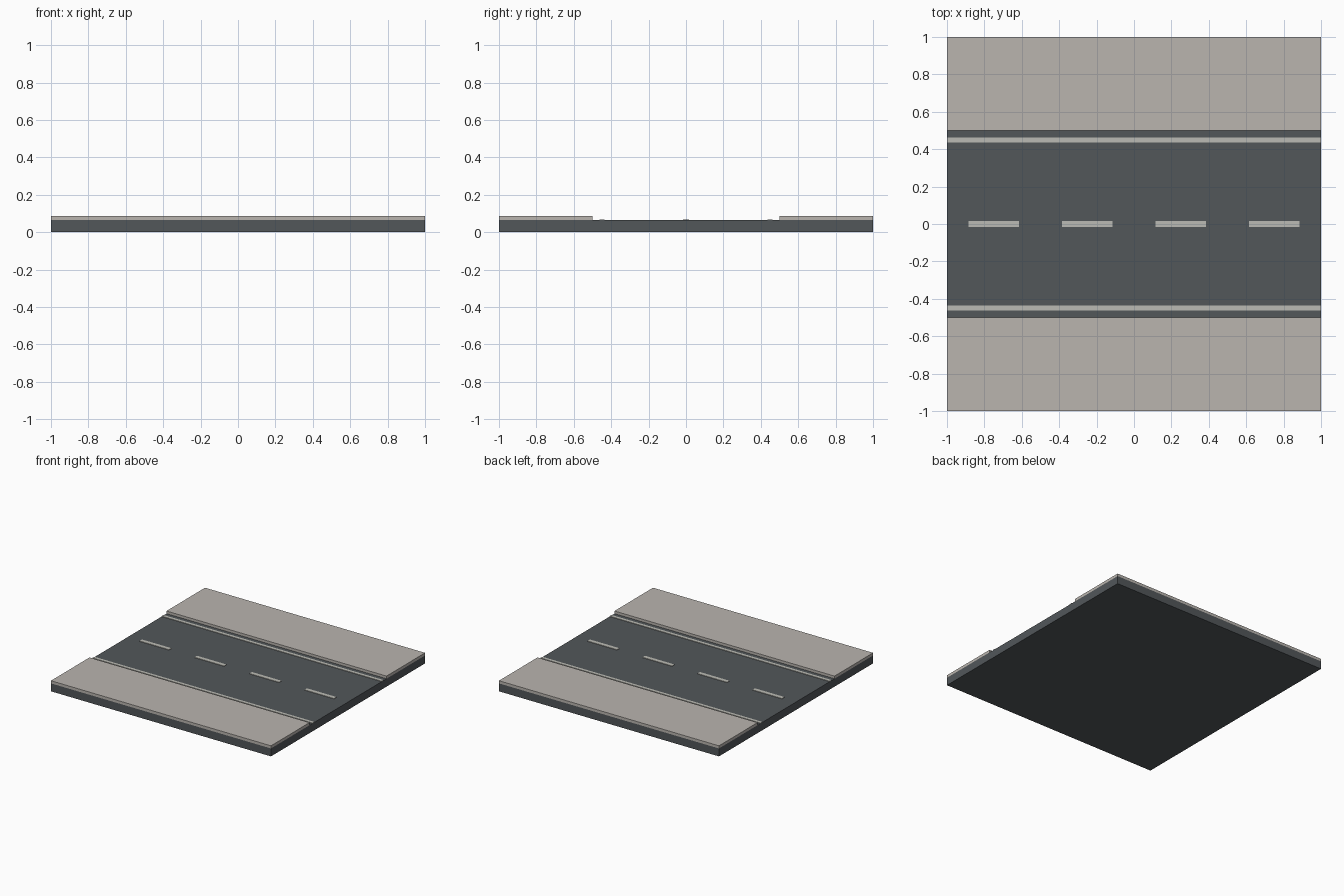
import bpy

if "Cube" in bpy.data.objects:
    bpy.data.objects.remove(bpy.data.objects["Cube"])


def material(name, rgb):
    m = bpy.data.materials.new(name)
    m.diffuse_color = (*rgb, 1)
    m.use_nodes = True
    m.node_tree.nodes["Principled BSDF"].inputs["Base Color"].default_value = m.diffuse_color
    return m


ASPHALT = material("dark asphalt", (0.085, 0.095, 0.102))
PAVING = material("warm grey paving", (0.49, 0.46, 0.43))
PAINT = material("road paint", (0.50, 0.50, 0.46))


def box(name, x, y, z, mat):
    """Box from (min, max) ranges on each axis."""
    bpy.ops.mesh.primitive_cube_add(size=1, location=[sum(r) / 2 for r in (x, y, z)])
    ob = bpy.context.object
    ob.name = name
    ob.scale = [r[1] - r[0] for r in (x, y, z)]
    bpy.ops.object.transform_apply(location=True, rotation=False, scale=True)
    ob.data.materials.append(mat)
    return ob


ROAD = 0.065   # road surface height
KERB = 0.087   # pavement height
LINE = 0.069   # top of the painted lines

# Road slab
box("road_slab", (-1, 1), (-1, 1), (0, ROAD), ASPHALT)

# Raised pavements and edge lines, mirrored across the road
for side, s in (("front", -1), ("back", 1)):
    box(side + "_pavement", (-1, 1), sorted((s * 0.5, s * 1.0)), (ROAD, KERB), PAVING)
    box(side + "_edge_line", (-1, 1), sorted((s * 0.437, s * 0.462)), (ROAD, LINE), PAINT)

# Dashed centre line
for i in range(4):
    cx = -0.75 + 0.5 * i
    box(f"centre_dash_{i + 1}", (cx - 0.134, cx + 0.134), (-0.016, 0.016), (ROAD, LINE), PAINT)
